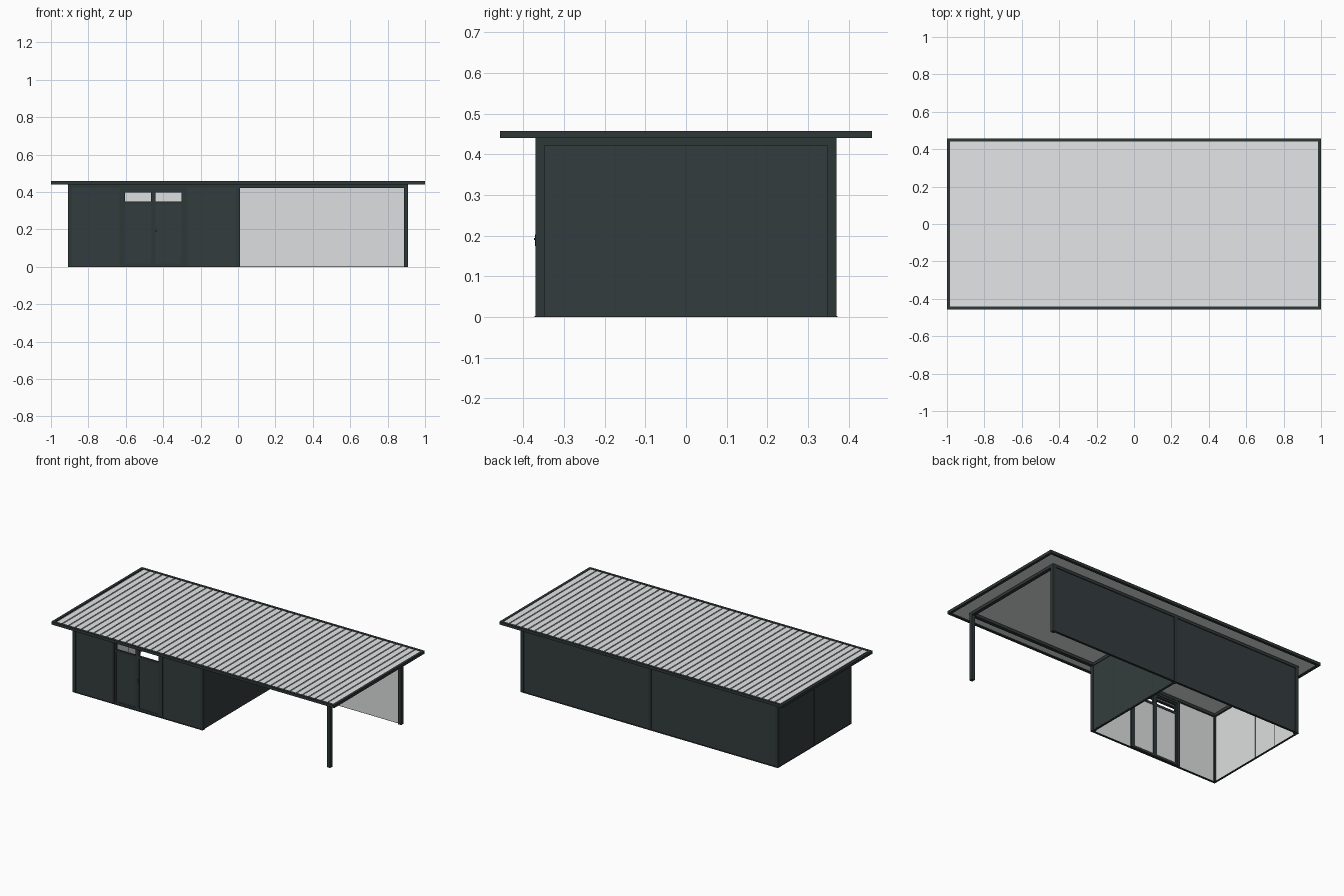
import bpy
import bmesh
from mathutils import Vector

if "Cube" in bpy.data.objects:
    bpy.data.objects.remove(bpy.data.objects["Cube"], do_unlink=True)


def material(name, colour):
    """Matt material in one flat colour."""
    m = bpy.data.materials.new(name)
    m.use_nodes = True
    rgba = (*colour, 1)
    shader = m.node_tree.nodes["Principled BSDF"]
    m.diffuse_color = rgba
    shader.inputs["Base Color"].default_value = rgba
    m.roughness = 1
    shader.inputs["Roughness"].default_value = 1
    return m


PANEL = material("dark green grey panel", (0.034, 0.046, 0.047))
TRIM = material("dark trim", (0.028, 0.038, 0.038))
ROOF = material("light grey roof sheet", (0.78, 0.80, 0.81))
LINING = material("light grey wall lining", (0.72, 0.74, 0.745))
RIB = material("grey rib side", (0.32, 0.33, 0.33))


def finish(name, bm, mats):
    mesh = bpy.data.meshes.new(name)
    bmesh.ops.recalc_face_normals(bm, faces=bm.faces)
    bm.to_mesh(mesh)
    bm.free()
    for m in mats:
        mesh.materials.append(m)
    ob = bpy.data.objects.new(name, mesh)
    bpy.context.collection.objects.link(ob)


def box(name, x, y, z, mat=TRIM, inside=None):
    """Box from (low, high) ranges; the faces pointing along inside are light."""
    bm = bmesh.new()
    bmesh.ops.create_cube(bm, size=1)
    for v in bm.verts:
        v.co = Vector([lo + (c + 0.5) * (hi - lo)
                       for c, (lo, hi) in zip(v.co, (x, y, z))])
    bm.normal_update()
    if inside:
        for f in bm.faces:
            f.material_index = int(f.normal.dot(Vector(inside)) > 0.9)
    finish(name, bm, [mat, LINING] if inside else [mat])


W, D = 0.91, 0.37          # outer wall lines
T = 0.022                  # post width
S = 0.012                  # sill width
LOW, TOP = 0.003, 0.422    # panel bottom and top
EAVE, RIDGE = 0.44, 0.458
RX, RY = 1.0, 0.457        # roof half size
RIM = 0.017

# Posts
for label, cx in (("right", -W + T / 2), ("middle", 0), ("left", W - T / 2)):
    for side, s in (("front", -1), ("back", 1)):
        cy = s * (D - T / 2)
        box(f"{label}_{side}_post", (cx - T / 2, cx + T / 2),
            (cy - T / 2, cy + T / 2), (0, EAVE))

# Beams under the roof
for side, s in (("front", -1), ("back", 1)):
    y = sorted((s * D, s * (D - T)))
    box(f"{side}_beam", (-W, W), y, (TOP, EAVE))
for label, cx in (("right", -W + T / 2), ("middle", 0), ("left", W - T / 2)):
    box(f"{label}_beam", (cx - T / 2, cx + T / 2), (-D, D), (TOP, EAVE))

# Thin ground sills
box("back_sill", (-W, W), (D - S, D + 0.002), (0, LOW))
box("front_sill", (-W, T / 2), (-D - 0.002, -D + S), (0, LOW))
box("right_sill", (-W, -W + S), (-D, D), (0, LOW))
box("middle_sill", (-S / 2, S / 2), (-D, D), (0, LOW))

# Back wall, two bays
for label, x in (("room", (-W + T, -T / 2)), ("open_bay", (T / 2, W - T))):
    box(f"{label}_back_wall", x, (D - 0.013, D - 0.005), (LOW, TOP),
        PANEL, (0, -1, 0))

# Side wall and partition, four boards each, with thin seams
span = D - T
for label, x, inward in (("side_wall", (-W + 0.003, -W + 0.012), 1),
                         ("partition", (-0.002, 0.007), -1)):
    for i in range(4):
        y0 = -span + i * span / 2
        box(f"{label}_board_{i + 1}", x, (y0, y0 + span / 2), (LOW, TOP),
            PANEL, (inward, 0, 0))
        if i:
            box(f"{label}_seam_{i}", (x[0] - 0.0006, x[1] + 0.0006),
                (y0 - 0.001, y0 + 0.001), (LOW, TOP))

# Front wall panels on both sides of the door
FRONT = (-D + 0.003, -D + 0.012)
for label, x in (("right", (-W + T, -0.632)), ("left", (-0.276, -T / 2))):
    box(f"{label}_front_panel", x, FRONT, (LOW, TOP), PANEL, (0, 1, 0))

# Door frame
FRAME = (-D + 0.001, -D + 0.02)
for label, x in (("right", (-0.634, -0.617)), ("left", (-0.291, -0.274))):
    box(f"{label}_door_jamb", x, FRAME, (0, TOP))
box("door_header", (-0.617, -0.291), FRAME, (0.408, TOP))

# Two door leaves, each with an open light above a solid panel
LEAF = (-D + 0.002, -D + 0.016)
for label, x0, x1 in (("right", -0.617, -0.454), ("left", -0.454, -0.291)):
    for side, x in (("right", (x0, x0 + 0.012)), ("left", (x1 - 0.012, x1))):
        box(f"{label}_door_{side}_stile", x, LEAF, (LOW, 0.408))
    for rail, z in (("bottom", (LOW, 0.018)), ("middle", (0.336, 0.35)),
                    ("top", (0.398, 0.408))):
        box(f"{label}_door_{rail}_rail", (x0 + 0.012, x1 - 0.012), LEAF, z)
    box(f"{label}_door_panel", (x0 + 0.012, x1 - 0.012),
        (-D + 0.005, -D + 0.013), (0.018, 0.336), PANEL, (0, 1, 0))

# Door handle
box("handle_plate", (-0.451, -0.443), (-D - 0.001, -D + 0.002), (0.175, 0.203))
box("handle_lever", (-0.449, -0.432), (-D - 0.004, -D - 0.001), (0.19, 0.195))

# Roof rim
for side, s in (("front", -1), ("back", 1)):
    box(f"{side}_fascia", (-RX, RX), sorted((s * RY, s * (RY - RIM))), (EAVE, RIDGE))
for side, s in (("right", -1), ("left", 1)):
    box(f"{side}_fascia", sorted((s * RX, s * (RX - RIM))),
        (-RY + RIM, RY - RIM), (EAVE, RIDGE))

# Roof sheet: narrow upright-sided grooves swept from front to back
RIBS = 44
half = RX - RIM
pitch = 2 * half / RIBS
low, high, under = 0.4515, 0.4555, 0.445
profile = []
for i in range(RIBS):
    x = -half + i * pitch
    groove = x + pitch * 0.16
    profile += [(x, low), (groove, low), (groove, high), (x + pitch, high)]
profile += [(half, under), (-half, under)]
bm = bmesh.new()
ends = [[bm.verts.new((x, s * (RY - RIM), z)) for x, z in profile] for s in (-1, 1)]
count = len(profile)
for i in range(count):
    j = (i + 1) % count
    bm.faces.new((ends[0][i], ends[0][j], ends[1][j], ends[1][i]))
for loop in ends:
    bm.faces.new(loop)
bm.normal_update()
for f in bm.faces:
    f.material_index = int(abs(f.normal.z) < 0.5)
finish("roof_sheet", bm, [ROOF, RIB])
